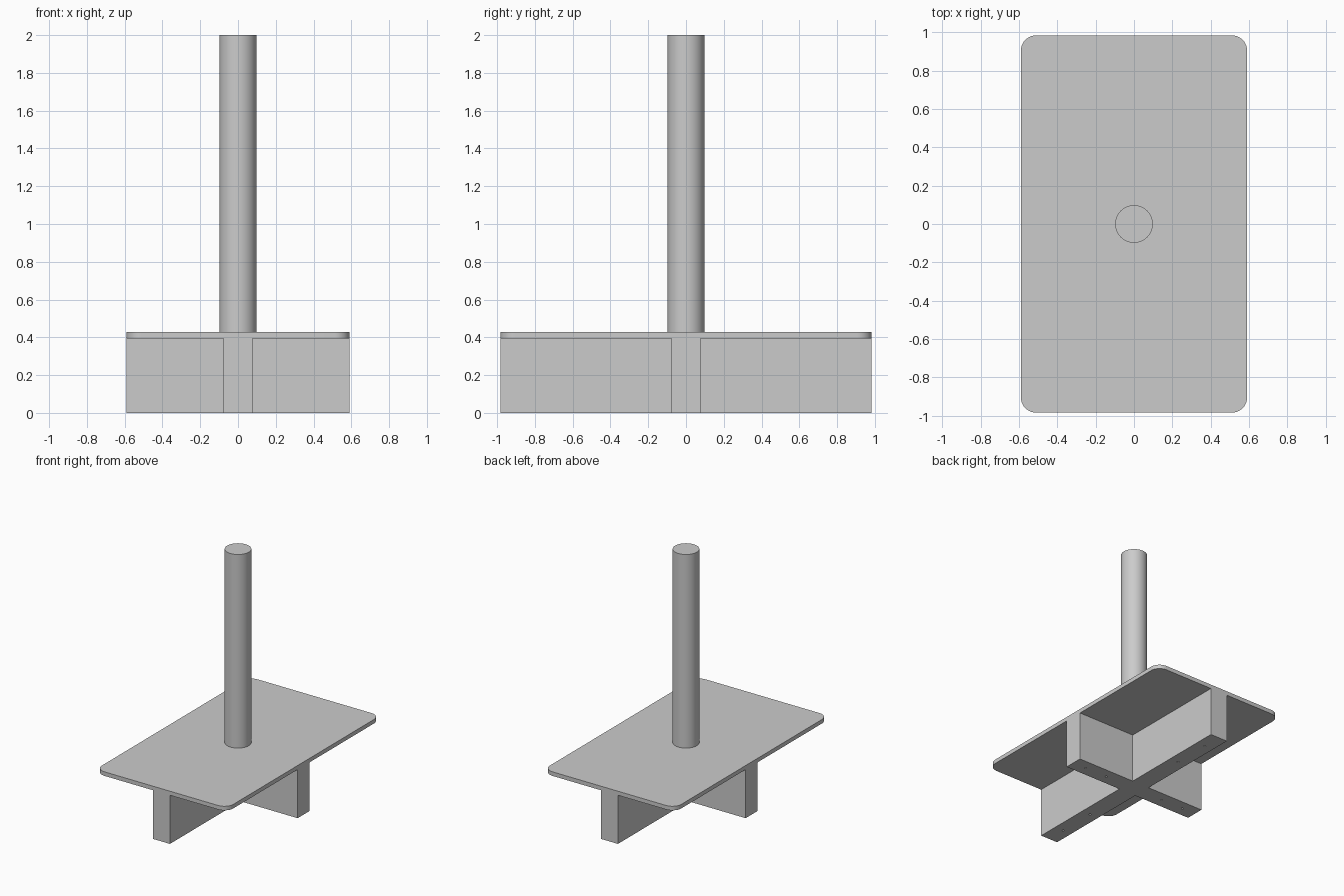
import bpy, bmesh, math

cube = bpy.data.objects.get("Cube")
if cube:
    bpy.data.objects.remove(cube)

HX, HY = 0.59, 0.983      # half size of the plate
ARM = 0.077               # half thickness of the cross arms
Z_PLATE, Z_TOP = 0.395, 0.428

grey = bpy.data.materials.new("plain grey")
grey.use_nodes = True
colour = (0.6, 0.6, 0.6, 1)
grey.diffuse_color = colour
grey.node_tree.nodes["Principled BSDF"].inputs["Base Color"].default_value = colour


def extrude(name, outline, z0, z1):
    """Solid prism from a flat outline."""
    bm = bmesh.new()
    face = bm.faces.new([bm.verts.new((x, y, z0)) for x, y in outline])
    top = bmesh.ops.extrude_face_region(bm, geom=[face])["geom"]
    verts = [v for v in top if isinstance(v, bmesh.types.BMVert)]
    bmesh.ops.translate(bm, verts=verts, vec=(0, 0, z1 - z0))
    bmesh.ops.recalc_face_normals(bm, faces=bm.faces)
    mesh = bpy.data.meshes.new(name)
    bm.to_mesh(mesh)
    bm.free()
    mesh.materials.append(grey)
    obj = bpy.data.objects.new(name, mesh)
    bpy.context.collection.objects.link(obj)
    return obj


def smooth(obj):
    bpy.ops.object.select_all(action='DESELECT')
    obj.select_set(True)
    bpy.context.view_layer.objects.active = obj
    bpy.ops.object.shade_smooth_by_angle(angle=math.radians(30))


def arc(cx, cy, r, start, sweep, steps):
    return [(cx + r * math.cos(start + sweep * i / steps),
             cy + r * math.sin(start + sweep * i / steps)) for i in range(steps + 1)]


# Rounded plate
R = 0.08
outline = []
for i, (sx, sy) in enumerate([(1, 1), (-1, 1), (-1, -1), (1, -1)]):
    outline += arc(sx * (HX - R), sy * (HY - R), R, i * math.pi / 2, math.pi / 2, 10)
smooth(extrude("plate", outline, Z_PLATE, Z_TOP))

# Round post
smooth(extrude("post", arc(0, 0, 0.098, 0, math.tau, 64)[:-1], Z_TOP, 2))

# Crossed arms below the plate
cross = []
for sx, sy in [(1, 1), (-1, 1), (-1, -1), (1, -1)]:
    corner = [(sx * HX, sy * ARM), (sx * ARM, sy * ARM), (sx * ARM, sy * HY)]
    cross += corner if sx == sy else corner[::-1]
arms = extrude("cross_arms", cross, 0, Z_PLATE)

# Small screw holes bored up into each arm
holes = []
for s in (1, -1):
    holes += [(s * d, 0) for d in (0.27, 0.47)] + [(0, s * d) for d in (0.51, 0.82)]
for x, y in holes:
    cutter = extrude("hole_cutter", arc(x, y, 0.008, 0, math.tau, 16)[:-1], -0.05, 0.1)
    cutter.hide_render = True
    cutter.hide_set(True)
    cut = arms.modifiers.new("screw_hole", 'BOOLEAN')
    cut.operation, cut.solver, cut.object = 'DIFFERENCE', 'EXACT', cutter
